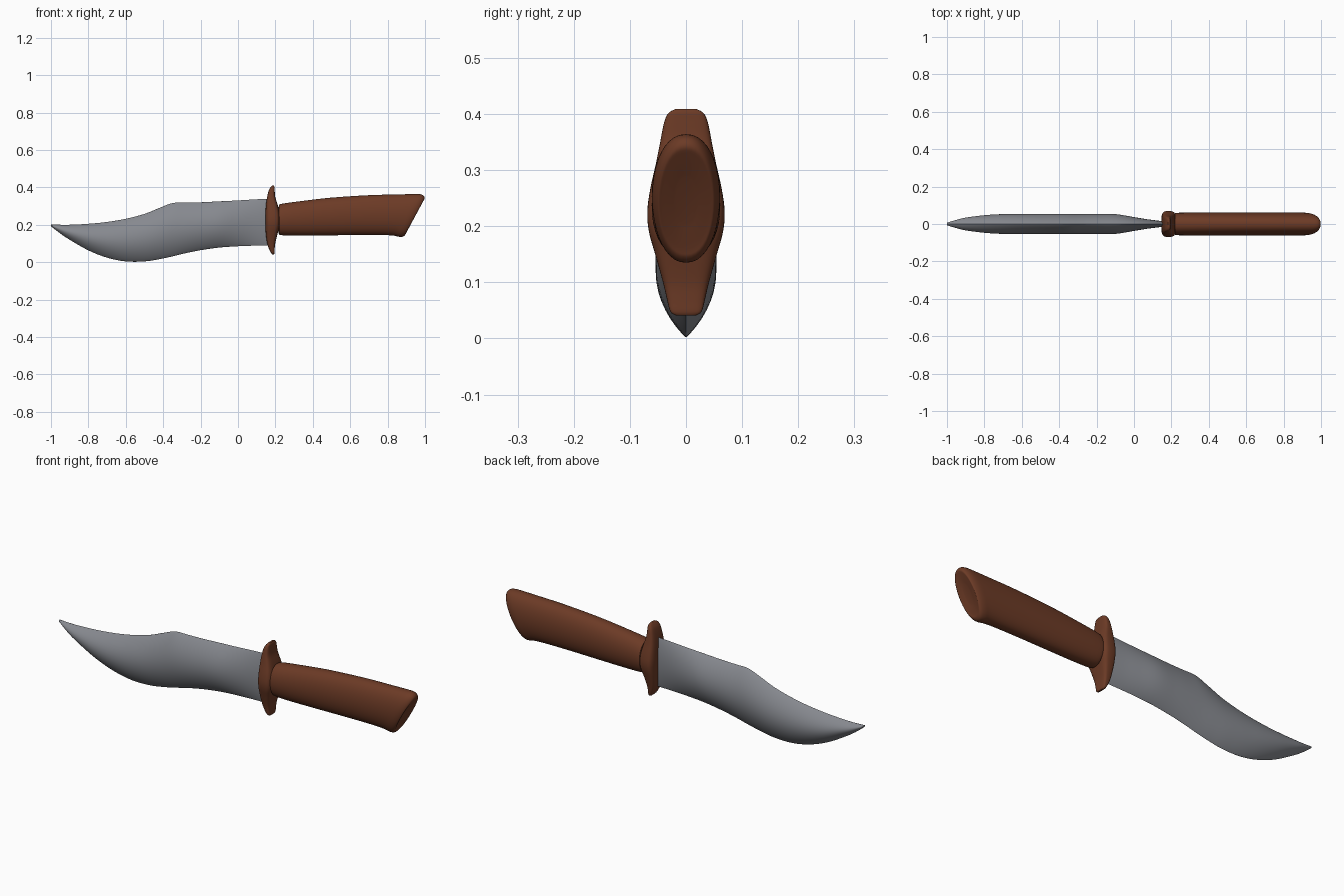
import bpy, bmesh, math

if "Cube" in bpy.data.objects:
    bpy.data.objects.remove(bpy.data.objects["Cube"])


def material(name, rgb):
    m = bpy.data.materials.new(name)
    m.diffuse_color = (*rgb, 1)
    m.use_nodes = True
    m.node_tree.nodes["Principled BSDF"].inputs["Base Color"].default_value = m.diffuse_color
    return m


def smooth_path(pts, steps):
    """Catmull-Rom interpolation through tuples of numbers."""
    out = []
    for i in range(len(pts) - 1):
        a, b = pts[max(i - 1, 0)], pts[i]
        c, d = pts[i + 1], pts[min(i + 2, len(pts) - 1)]
        for s in range(steps):
            t = s / steps
            out.append([0.5 * (2 * q + (r - p) * t + (2 * p - 5 * q + 4 * r - u) * t * t
                               + (3 * q - p - 3 * r + u) * t ** 3)
                        for p, q, r, u in zip(a, b, c, d)])
    return out + [list(pts[-1])]


def loft(name, stations, mat, along=1.0, across=1.0, steps=4, n=40, angle=40):
    """Skin rings; a station is (x1, z1, x2, z2, half width in y)."""
    bm = bmesh.new()
    rings = []
    for x1, z1, x2, z2, w in smooth_path(stations, steps):
        ring = []
        for k in range(n):
            a = 2 * math.pi * k / n
            c, s = math.cos(a), math.sin(a)
            u = math.copysign(abs(c) ** along, c) / 2
            v = math.copysign(abs(s) ** across, s)
            ring.append(bm.verts.new(((x1 + x2) / 2 + u * (x1 - x2), v * w,
                                      (z1 + z2) / 2 + u * (z1 - z2))))
        rings.append(ring)
    for r0, r1 in zip(rings, rings[1:]):
        for k in range(n):
            j = (k + 1) % n
            bm.faces.new((r0[k], r0[j], r1[j], r1[k]))
    bm.faces.new(rings[0])
    bm.faces.new(rings[-1])
    bmesh.ops.recalc_face_normals(bm, faces=bm.faces)
    me = bpy.data.meshes.new(name)
    bm.to_mesh(me)
    bm.free()
    me.materials.append(mat)
    ob = bpy.data.objects.new(name, me)
    bpy.context.collection.objects.link(ob)
    bpy.context.view_layer.objects.active = ob
    ob.select_set(True)
    bpy.ops.object.shade_smooth_by_angle(angle=math.radians(angle))
    ob.select_set(False)
    return ob


steel = material("blade steel", (0.24, 0.25, 0.275))
wood = material("brown wood", (0.15, 0.043, 0.019))

# Blade: x, spine height, edge height, half thickness
blade = [(-1, .202, .192, .007), (-.95, .2, .153, .022), (-.9, .2, .12, .034),
         (-.8, .205, .063, .047), (-.7, .215, .024, .053), (-.6, .232, .004, .054),
         (-.5, .258, .004, .054), (-.42, .29, .016, .054), (-.35, .316, .031, .054),
         (-.28, .318, .048, .054), (-.2, .32, .064, .054), (-.1, .325, .078, .053),
         (0, .33, .085, .037), (.08, .335, .088, .024), (.18, .34, .09, .012)]
loft("blade", [(x, t, x, b, w) for x, t, b, w in blade], steel, across=1.8, angle=80)

# Guard, stacked upward: height, front x, back x, half width
guard = [(.041, .184, .192, .018), (.048, .178, .195, .028), (.07, .166, .196, .034),
         (.1, .156, .199, .041), (.15, .149, .211, .055), (.19, .147, .222, .066),
         (.225, .146, .225, .069), (.265, .147, .222, .064), (.31, .15, .211, .054),
         (.35, .156, .199, .046), (.385, .165, .196, .039), (.402, .175, .195, .031),
         (.409, .182, .192, .018)]
loft("guard", [(x1, z, x2, z, w) for z, x1, x2, w in guard], wood, .55, .55)

# Handle with rounded front and slanted, slightly dished butt
handle = [(.215, .28, .215, .17, .04), (.219, .301, .219, .152, .055),
          (.235, .312, .235, .144, .06), (.35, .328, .33, .142, .061),
          (.5, .345, .47, .143, .061), (.7, .358, .63, .145, .061),
          (.85, .362, .77, .145, .061), (.94, .364, .83, .142, .061),
          (.975, .363, .86, .136, .06), (.992, .356, .88, .136, .056),
          (.998, .342, .893, .145, .05), (.989, .325, .899, .16, .042),
          (.963, .286, .918, .205, .018)]
loft("handle", handle, wood, across=.9)
